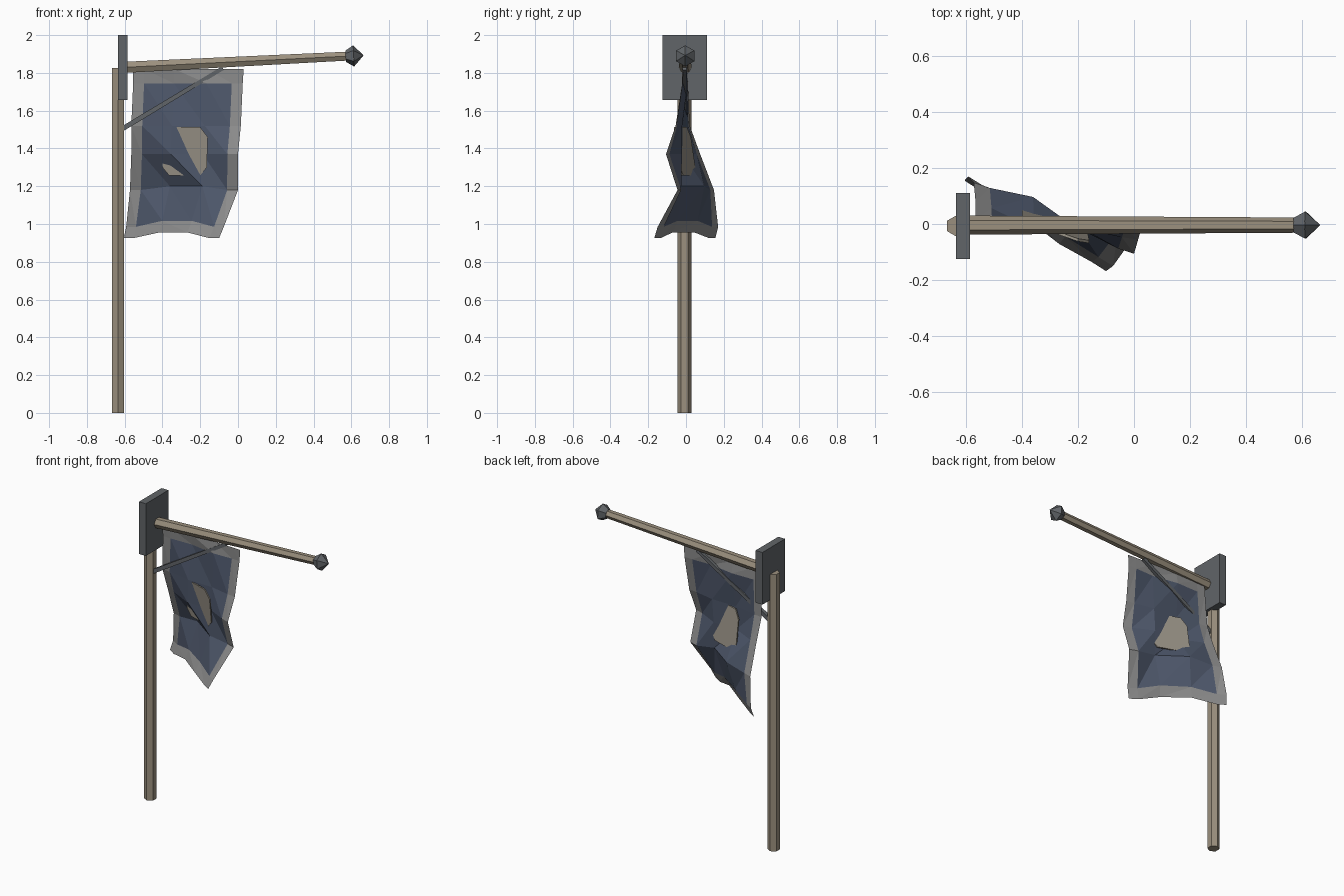
import bpy, math
from mathutils import Vector, Quaternion

if "Cube" in bpy.data.objects:
    bpy.data.objects.remove(bpy.data.objects["Cube"])


def material(name, rgb):
    m = bpy.data.materials.new(name)
    m.diffuse_color = (*rgb, 1)
    m.use_nodes = True
    m.node_tree.nodes["Principled BSDF"].inputs["Base Color"].default_value = m.diffuse_color
    return m


WOOD = material("wood", (0.33, 0.28, 0.21))
IRON = material("iron", (0.12, 0.13, 0.14))
NAVY = material("navy_cloth", (0.075, 0.095, 0.145))
TRIM = material("grey_trim", (0.26, 0.26, 0.26))
TAN = material("tan_patch", (0.33, 0.30, 0.25))


def rod(name, a, b, r0, r1, sides, mat, spin=0):
    a, b = Vector(a), Vector(b)
    d = b - a
    bpy.ops.mesh.primitive_cone_add(vertices=sides, radius1=r0, radius2=r1,
                                    depth=d.length, location=(a + b) / 2)
    o = bpy.context.object
    o.name = name
    q = d.to_track_quat('Z', 'Y') @ Quaternion((0, 0, 1), math.radians(spin))
    o.rotation_mode = 'QUATERNION'
    o.rotation_quaternion = q
    o.data.materials.append(mat)
    return o


def mesh(name, verts, faces, mats):
    me = bpy.data.meshes.new(name)
    me.from_pydata(verts, [], faces)
    for m in mats:
        me.materials.append(m)
    o = bpy.data.objects.new(name, me)
    bpy.context.collection.objects.link(o)
    return o


# Upright post and slightly rising, tapered crossarm
rod("post", (-0.635, -0.007, 0), (-0.635, -0.007, 1.825), 0.037, 0.037, 6, WOOD)
rod("crossarm", (-0.61, -0.004, 1.829), (0.605, -0.004, 1.89),
    0.034, 0.027, 6, WOOD, 90)

# Pointed finial at the arm's end
rod("finial_base", (0.57, -0.004, 1.888), (0.612, -0.004, 1.89), 0.03, 0.056, 6, IRON)
rod("finial_tip", (0.612, -0.004, 1.89), (0.665, -0.004, 1.893), 0.056, 0.0, 6, IRON)

# Mounting plate
bpy.ops.mesh.primitive_cube_add(size=1, location=(-0.61, -0.007, 1.828))
plate = bpy.context.object
plate.name = "mounting_plate"
plate.scale = (0.05, 0.236, 0.344)
plate.data.materials.append(IRON)

# Diagonal brace
rod("brace", (-0.61, -0.007, 1.505), (-0.08, -0.007, 1.825), 0.018, 0.015, 4, IRON, 45)

# Hanging banner: left x,y / right x,y / z / fold of the middle columns / middle lift
rows = [
    (-0.555, 0.005, 0.030, -0.02, 1.82, 0, 0, 0),
    (-0.555, 0.010, 0.025, -0.02, 1.745, 0.01, -0.01, 0),
    (-0.565, 0.020, 0.015, -0.055, 1.52, -0.01, 0.01, 0),
    (-0.565, 0.075, 0.000, -0.106, 1.37, -0.025, 0.025, 0),
    (-0.572, 0.148, 0.000, -0.045, 1.18, 0.02, -0.045, 0.02),
    (-0.592, 0.170, -0.075, -0.150, 0.985, 0.01, 0, 0.032),
    (-0.605, 0.155, -0.100, -0.168, 0.925, 0.01, -0.01, 0.03),
]
cols = (0, 0.1, 0.37, 0.67, 0.9, 1)
nc, nr = len(cols), len(rows)
verts = []
for xl, yl, xr, yr, z, f2, f3, lift in rows:
    for j, u in enumerate(cols):
        fold = {2: f2, 3: f3}.get(j, 0)
        verts.append((xl + u * (xr - xl), yl + u * (yr - yl) + fold,
                      z + (lift if j in (2, 3) else 0)))
faces, trim = [], []
for i in range(nr - 1):
    for j in range(nc - 1):
        a = i * nc + j
        edge = i in (0, nr - 2) or j in (0, nc - 2)
        quad = (a, a + nc, a + nc + 1, a + 1)
        for f in ((quad[0], quad[1], quad[2]), (quad[0], quad[2], quad[3])):
            faces.append(f)
            trim.append(edge)
banner = mesh("banner", verts, faces, (NAVY, TRIM))
for p, e in zip(banner.data.polygons, trim):
    p.material_index = int(e)

# Clipped-corner patch set through the folds of the banner
outline = [(-0.40, 1.46), (-0.40, 1.30), (-0.365, 1.257), (-0.20, 1.257),
           (-0.165, 1.30), (-0.16, 1.46), (-0.20, 1.513), (-0.365, 1.513)]
n = len(outline)
pv = [(x, -0.01 - 0.35 * (x + 0.28) - 0.15 * (z - 1.385) + t, z)
      for t in (-0.005, 0.005) for x, z in outline]
pf = [tuple(range(n)), tuple(reversed(range(n, 2 * n)))]
pf += [(i, i + n, (i + 1) % n + n, (i + 1) % n) for i in range(n)]
mesh("banner_patch", pv, pf, (TAN,))
